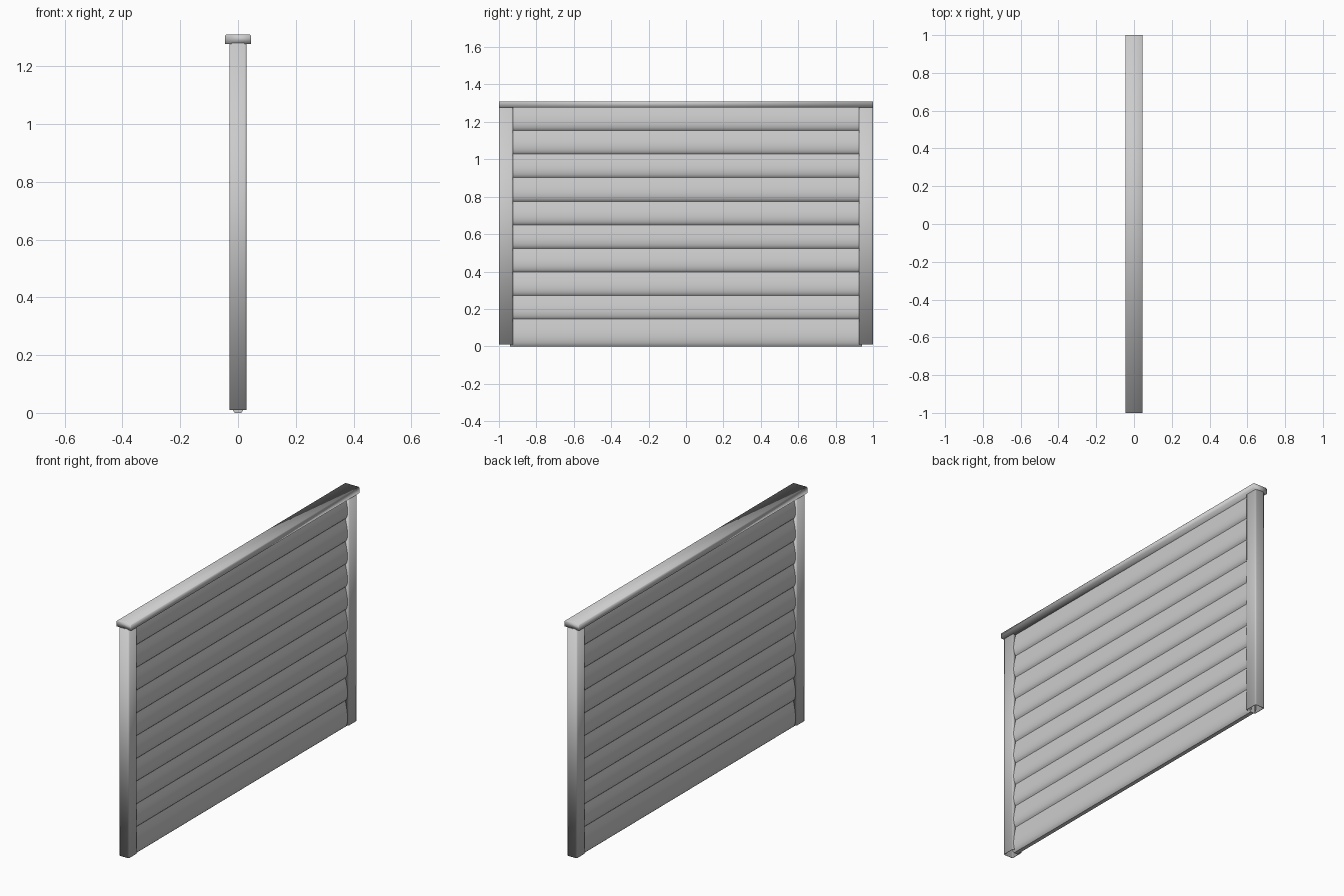
import bpy, bmesh, math

cube = bpy.data.objects.get("Cube")
if cube:
    bpy.data.objects.remove(cube, do_unlink=True)

grey = bpy.data.materials.new("light grey")
grey.use_nodes = True
grey.diffuse_color = (0.6, 0.6, 0.6, 1)
grey.node_tree.nodes["Principled BSDF"].inputs["Base Color"].default_value = (0.6, 0.6, 0.6, 1)


def sweep(name, start, end, closed=True, angle=35):
    """Join two matching outlines into a prism; closed outlines get end caps."""
    bm = bmesh.new()
    a = [bm.verts.new(p) for p in start]
    b = [bm.verts.new(p) for p in end]
    n = len(a)
    for i in range(n if closed else n - 1):
        j = (i + 1) % n
        bm.faces.new((a[i], a[j], b[j], b[i]))
    if closed:
        bm.faces.new(a[::-1])
        bm.faces.new(b)
    bmesh.ops.recalc_face_normals(bm, faces=bm.faces)
    mesh = bpy.data.meshes.new(name)
    bm.to_mesh(mesh)
    bm.free()
    mesh.materials.append(grey)
    obj = bpy.data.objects.new(name, mesh)
    bpy.context.collection.objects.link(obj)
    bpy.ops.object.select_all(action='DESELECT')
    obj.select_set(True)
    bpy.context.view_layer.objects.active = obj
    bpy.ops.object.shade_smooth_by_angle(angle=math.radians(angle))
    return obj


# Stacked slats, each with a rounded belly on both sides
TOP, FIRST_TOP, COUNT, STEPS = 1.28, 0.145, 10, 10
pitch = (TOP - FIRST_TOP) / (COUNT - 1)
for k in range(COUNT):
    top = FIRST_TOP + k * pitch
    bottom = top - pitch if k else 0
    side = []
    for i in range(STEPS + 1):
        t = (i / STEPS) ** 1.3
        side.append((0.011 + 0.014 * math.sin(math.pi * t ** 0.65),
                     bottom + (top - bottom) * t))
    outline = side + [(-x, z) for x, z in reversed(side)]
    sweep(f"slat_{k + 1}", [(x, -0.94, z) for x, z in outline],
          [(x, 0.94, z) for x, z in outline])

# Hollow end posts: rounded channels with a slot facing the slats
W, INNER, OUTER, R = 0.03, 0.925, 1.0, 0.008
half = [(0.012, INNER + 0.02), (0.012, INNER)]
for cy, first in ((INNER + R, -90), (OUTER - R, 0)):
    for s in range(5):
        a = math.radians(first + 22.5 * s)
        half.append((W - R + R * math.cos(a), cy + R * math.sin(a)))
channel = half + [(-x, y) for x, y in reversed(half)]
for sign, name in ((-1, "front_post"), (1, "back_post")):
    post = sweep(name, [(x, sign * y, 0.01) for x, y in channel],
                 [(x, sign * y, 1.28) for x, y in channel], closed=False)
    wall = post.modifiers.new("wall", 'SOLIDIFY')
    wall.thickness = 0.003
    # Outer skin stays on the drawn outline, the wall grows inward
    bm = bmesh.new()
    bm.from_mesh(post.data)
    widest = max(bm.faces, key=lambda f: sign * f.calc_center_median().y)
    if widest.normal.y * sign < 0:
        bmesh.ops.reverse_faces(bm, faces=bm.faces)
    bm.to_mesh(post.data)
    bm.free()

# Cap rail with softened long edges
C, HW, LOW, HIGH = 0.004, 0.045, 1.277, 1.31
side = [(HW, LOW), (HW, HIGH - C), (HW - C, HIGH)]
outline = side + [(-x, z) for x, z in reversed(side)]
sweep("cap_rail", [(x, -1, z) for x, z in outline],
      [(x, 1, z) for x, z in outline], angle=180)
